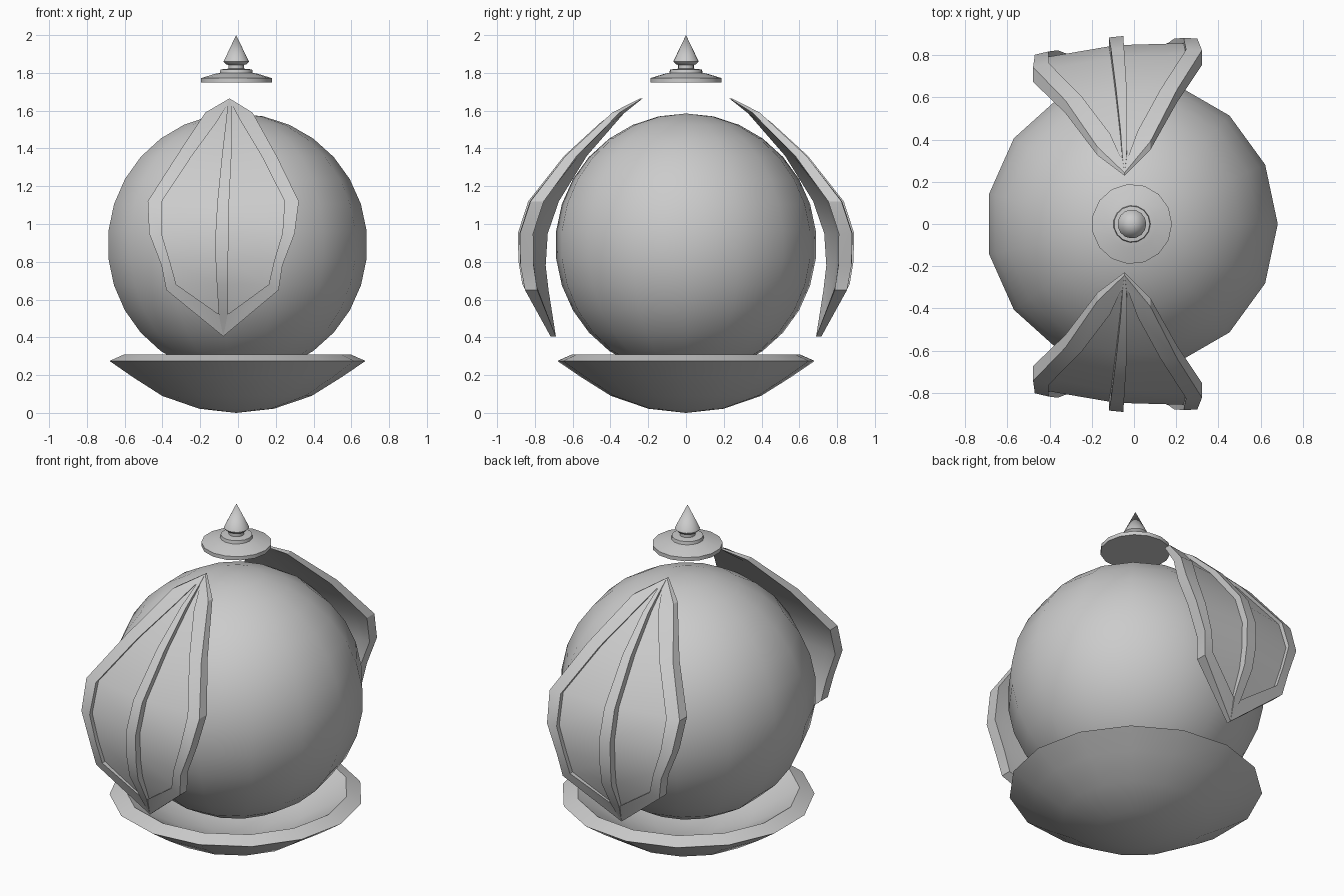
import bpy, bmesh, math

if "Cube" in bpy.data.objects:
    bpy.data.objects.remove(bpy.data.objects["Cube"])

CX = -0.01   # axis of the turned parts


def finish(bm, name, angle=32):
    bmesh.ops.remove_doubles(bm, verts=bm.verts, dist=0.0008)
    bmesh.ops.recalc_face_normals(bm, faces=bm.faces)
    me = bpy.data.meshes.new(name)
    bm.to_mesh(me)
    bm.free()
    ob = bpy.data.objects.new(name, me)
    bpy.context.collection.objects.link(ob)
    bpy.ops.object.select_all(action='DESELECT')
    ob.select_set(True)
    bpy.context.view_layer.objects.active = ob
    bpy.ops.object.shade_smooth_by_angle(angle=math.radians(angle))
    return ob


def skin(bm, rows, closed=False):
    """Quad grid over rows of points; returns the vertex rows."""
    grid = [[bm.verts.new(p) for p in row] for row in rows]
    n = len(rows[0])
    for a, b in zip(grid, grid[1:]):
        for j in range(n if closed else n - 1):
            k = (j + 1) % n
            bm.faces.new((a[j], a[k], b[k], b[j]))
    return grid


def lathe(name, profile, n=15):
    bm = bmesh.new()
    ang = [2 * math.pi * i / n for i in range(n)]
    skin(bm, [[(CX + r * math.cos(a), r * math.sin(a), z) for a in ang] for r, z in profile], True)
    return finish(bm, name)


# round body
R, CZ = 0.695, 0.89
lathe("body_sphere", [(R * math.sin(math.pi * i / 15), CZ - R * math.cos(math.pi * i / 15))
                      for i in range(16)])

# shallow dish under the body
lathe("base_dish", [(0, 0), (0.20, 0.022), (0.40, 0.09), (0.56, 0.19), (0.685, 0.275), (0.605, 0.31),
                    (0.50, 0.245), (0.36, 0.165), (0.18, 0.11), (0, 0.095)])

# cap disc with pointed finial
lathe("cap_disc", [(0, 1.75), (0.19, 1.75), (0.19, 1.772), (0.115, 1.795), (0.088, 1.80),
                   (0.085, 1.818), (0.045, 1.822), (0, 1.822)])
lathe("finial", [(0, 1.80), (0.042, 1.80), (0.042, 1.842), (0.055, 1.846), (0.068, 1.86), (0, 2.0)])

# curved armour plates
DEPTH = [(0.405, 0.705), (0.65, 0.815), (0.77, 0.84), (0.95, 0.845), (1.12, 0.79),
         (1.38, 0.585), (1.6, 0.35), (1.665, 0.235)]
# centre x, outer half width, outer z, inner half width, inner z, rib half width, raise, thickness
ROWS = [(-0.045, 0.0, 1.665, 0.016, 1.625, 0.010, 0.008, 0.006),
        (-0.048, 0.125, 1.59, 0.065, 1.54, 0.016, 0.020, 0.020),
        (-0.060, 0.265, 1.36, 0.185, 1.36, 0.025, 0.025, 0.035),
        (-0.078, 0.400, 1.12, 0.325, 1.12, 0.031, 0.025, 0.045),
        (-0.085, 0.385, 0.95, 0.320, 0.95, 0.034, 0.025, 0.045),
        (-0.085, 0.320, 0.78, 0.275, 0.80, 0.033, 0.025, 0.045),
        (-0.082, 0.297, 0.65, 0.245, 0.68, 0.030, 0.025, 0.040),
        (-0.078, 0.0, 0.405, 0.028, 0.525, 0.024, 0.012, 0.016)]


def depth(z):
    for (z0, y0), (z1, y1) in zip(DEPTH, DEPTH[1:]):
        if z <= z1:
            return y0 + (y1 - y0) * (z - z0) / (z1 - z0)
    return DEPTH[-1][1]


def plate(name, side):
    bm = bmesh.new()

    def pt(cx, dx, z, lift):
        y = depth(z) - 0.2 * dx * dx + 0.1 * dx + lift
        return (cx + dx, side * y, z)

    def section(row, back=False, raised=False, tip=False):
        cx, w, zo, i, zi, b, h, t = row
        lift = -t if back else h
        low = -t if back else (h if raised else 0)
        rib = -t if back else h * 1.7
        half = [(w, zo, lift), (i, zi, lift), (i, zi, low), (b, zi, low), (b, zi, rib)]
        if tip:
            half = [(w, zo, lift)] * 5
        return [pt(cx, -d, z, l) for d, z, l in half] + [pt(cx, d, z, l) for d, z, l in reversed(half)]

    sheets = []
    for back in (False, True):
        rows = [section(ROWS[0], back, tip=True), section(ROWS[0], back, raised=True)]
        rows += [section(r, back) for r in ROWS]
        rows += [section(ROWS[-1], back, raised=True), section(ROWS[-1], back, tip=True)]
        sheets.append(skin(bm, rows))
    # side walls between front and back skins
    front, rear = sheets
    for k in (0, -1):
        for a, b, c, d in zip(front, front[1:], rear[1:], rear):
            bm.faces.new((a[k], b[k], c[k], d[k]))
    return finish(bm, name, 25)


plate("front_plate", -1)
plate("back_plate", 1)
